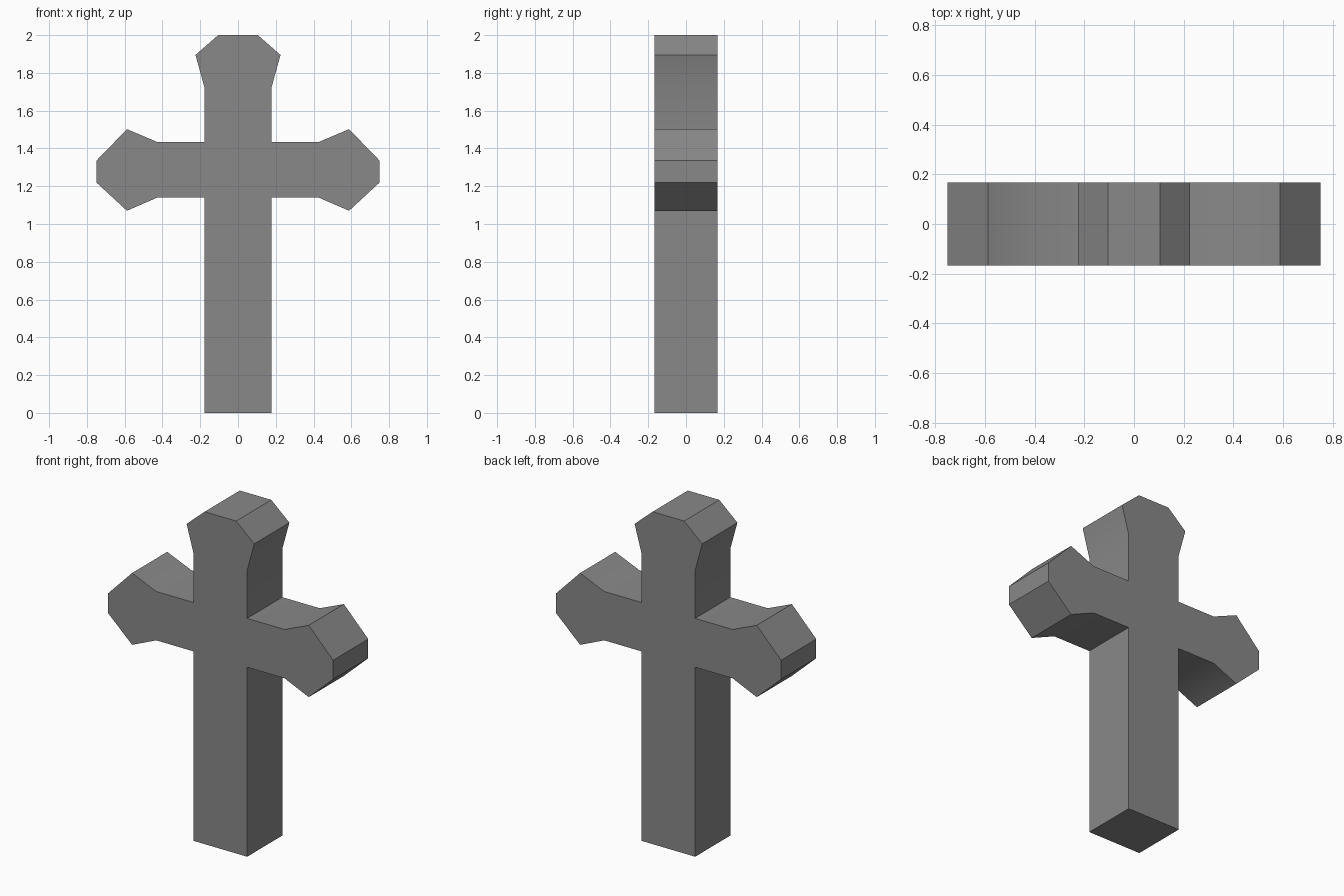
import bpy
import bmesh
import math

cube = bpy.data.objects.get("Cube")
if cube:
    bpy.data.objects.remove(cube, do_unlink=True)

# Grey stone
stone = bpy.data.materials.new("grey_stone")
stone.use_nodes = True
colour = (0.25, 0.25, 0.25, 1)
stone.diffuse_color = colour
bsdf = stone.node_tree.nodes["Principled BSDF"]
bsdf.inputs["Base Color"].default_value = colour
bsdf.inputs["Roughness"].default_value = 0.8

HALF_DEPTH = 0.167
SHAFT = 0.178

# Half outline from the foot up to the crown, mirrored across the middle
half = [
    (SHAFT, 0), (SHAFT, 1.14),                        # shaft
    (0.427, 1.14), (0.588, 1.07), (0.75, 1.22),       # underside of arm
    (0.75, 1.335), (0.588, 1.502), (0.427, 1.434),    # top of arm
    (SHAFT, 1.434), (SHAFT, 1.725),                   # neck
    (0.225, 1.895), (0.105, 2.0),                     # flared head
]
outline = half + [(-x, z) for x, z in reversed(half)]

# Extrude the outline from front to back
bm = bmesh.new()
front = bm.faces.new([bm.verts.new((x, -HALF_DEPTH, z)) for x, z in outline])
extruded = bmesh.ops.extrude_face_region(bm, geom=[front], use_keep_orig=True)
back_verts = [g for g in extruded["geom"] if isinstance(g, bmesh.types.BMVert)]
bmesh.ops.translate(bm, verts=back_verts, vec=(0, 2 * HALF_DEPTH, 0))
bmesh.ops.recalc_face_normals(bm, faces=bm.faces)

mesh = bpy.data.meshes.new("stone_cross")
bm.to_mesh(mesh)
bm.free()
mesh.materials.append(stone)
cross = bpy.data.objects.new("stone_cross", mesh)
bpy.context.collection.objects.link(cross)

# Soften only the shallow flares
bpy.ops.object.select_all(action="DESELECT")
cross.select_set(True)
bpy.context.view_layer.objects.active = cross
bpy.ops.object.shade_smooth_by_angle(angle=math.radians(30))
